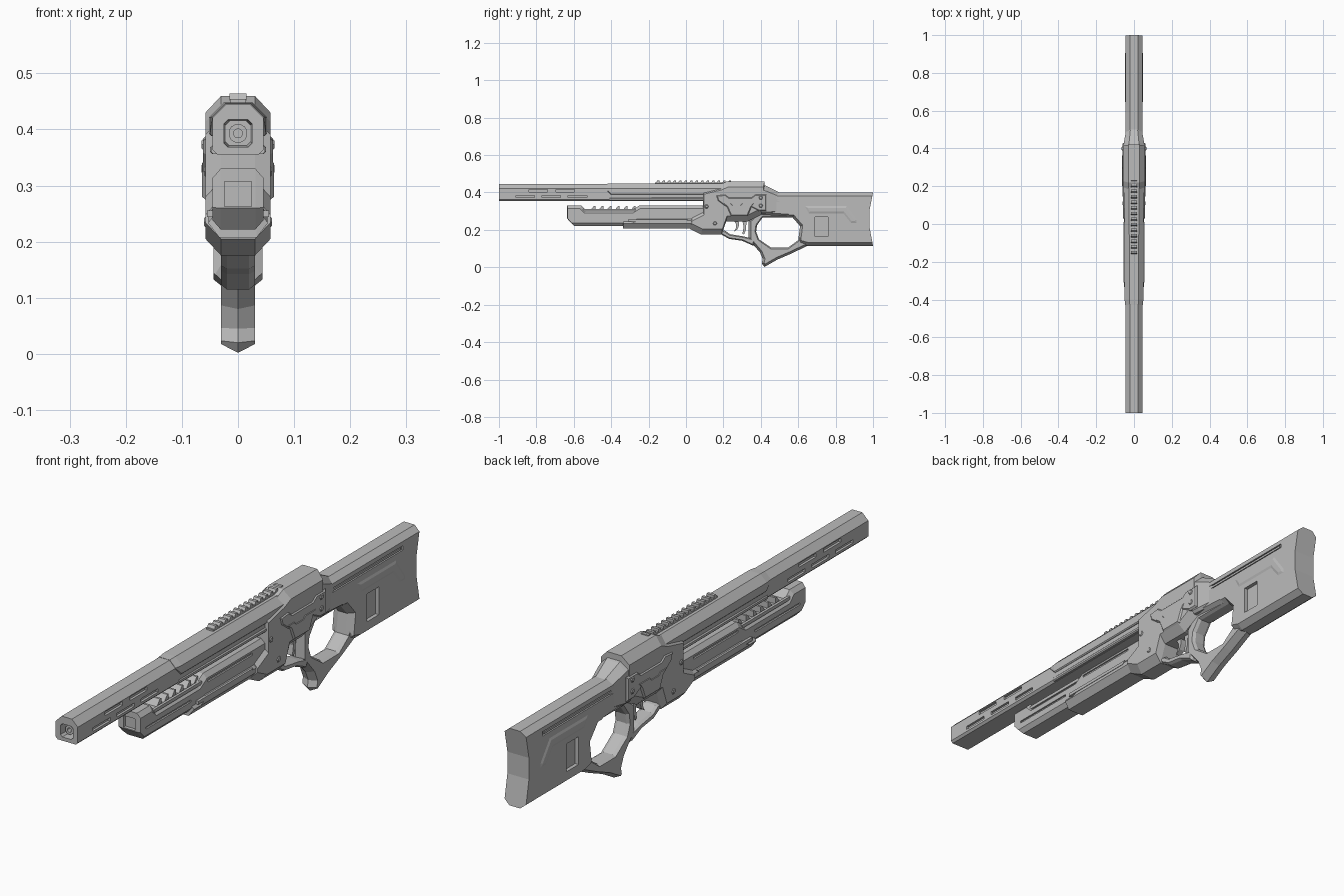
import bpy, bmesh, math

if "Cube" in bpy.data.objects:
    bpy.data.objects.remove(bpy.data.objects["Cube"])

GREY = bpy.data.materials.new("plain grey")
GREY.diffuse_color = (0.5, 0.5, 0.5, 1)
GREY.use_nodes = True
GREY.node_tree.nodes["Principled BSDF"].inputs["Base Color"].default_value = GREY.diffuse_color


def finish(name, bm):
    bmesh.ops.recalc_face_normals(bm, faces=bm.faces)
    me = bpy.data.meshes.new(name)
    bm.to_mesh(me)
    bm.free()
    me.materials.append(GREY)
    ob = bpy.data.objects.new(name, me)
    bpy.context.collection.objects.link(ob)
    return ob


def skin(bm, rings):
    """Join rings of points into a closed tube with capped ends."""
    rows = [[bm.verts.new(p) for p in r] for r in rings]
    n = len(rows[0])
    for a, b in zip(rows, rows[1:]):
        for i in range(n):
            bm.faces.new((a[i], a[(i + 1) % n], b[(i + 1) % n], b[i]))
    bm.faces.new(rows[0])
    bm.faces.new(rows[-1])


def offset(pts, flat, steep):
    """Inset a counter-clockwise polygon; shallow and steep edges may differ."""
    n, lines, out = len(pts), [], []
    for i in range(n):
        (y0, z0), (y1, z1) = pts[i], pts[(i + 1) % n]
        dy, dz = y1 - y0, z1 - z0
        ln = math.hypot(dy, dz)
        d = steep if abs(dz) > abs(dy) else flat
        ny, nz = -dz / ln, dy / ln
        lines.append((ny, nz, ny * y0 + nz * z0 + d, d))
    for i in range(n):
        a, b, c, d = lines[i - 1]
        e, f, g, _ = lines[i]
        det = a * f - b * e
        if abs(det) < 0.02:
            out.append((pts[i][0] + a * d, pts[i][1] + b * d))
        else:
            out.append(((c * f - b * g) / det, (a * g - c * e) / det))
    return out


def plate(name, pts, w, e=0.0, flat=0.0, steep=None):
    """Side profile (y, z) extruded to x = +-w with edges chamfered by depth e."""
    steep = flat if steep is None else steep
    area = sum(p[0] * q[1] - q[0] * p[1] for p, q in zip(pts, pts[1:] + pts[:1]))
    if area < 0:
        pts = pts[::-1]
    inner = offset(pts, flat, steep)
    layers = [(-w, inner), (w, inner)]
    if e >= w:
        layers = [(-w, inner), (0, pts), (w, inner)]
    elif e > 0:
        layers = [(-w, inner), (e - w, pts), (w - e, pts), (w, inner)]
    bm = bmesh.new()
    skin(bm, [[(x, y, z) for y, z in poly] for x, poly in layers])
    return finish(name, bm)


def loft(name, sections):
    """Octagonal sections along y: (y, half width, z0, z1, top cut, bottom cut)."""
    rings = []
    for y, w, z0, z1, t, b in sections:
        half = [(w - b, z0), (w, z0 + b), (w, z1 - t), (w - t, z1)]
        rings.append([(x, y, z) for x, z in half] + [(-x, y, z) for x, z in half[::-1]])
    bm = bmesh.new()
    skin(bm, rings)
    return finish(name, bm)


def boxes(name, items):
    """Boxes given as (x0, x1, y0, y1, z0, z1)."""
    bm = bmesh.new()
    for x0, x1, y0, y1, z0, z1 in items:
        skin(bm, [[(x, y0, z0), (x, y1, z0), (x, y1, z1), (x, y0, z1)] for x in (x0, x1)])
    return finish(name, bm)


def both_sides(x0, rects):
    out = []
    for r in rects:
        out += [(x0, 0.1, *r), (-0.1, -x0, *r)]
    return out


def rod(name, r, y0, y1, z, n=12):
    bm = bmesh.new()
    angs = [2 * math.pi * (i + 0.5) / n for i in range(n)]
    skin(bm, [[(r * math.cos(a), y, z + r * math.sin(a)) for a in angs] for y in (y0, y1)])
    return finish(name, bm)


def cut(target, cutter):
    m = target.modifiers.new("cut", 'BOOLEAN')
    m.operation, m.solver, m.object = 'DIFFERENCE', 'EXACT', cutter
    cutter.hide_render = True
    cutter.hide_set(True)


# Barrel housing with side slots and a muzzle recess
barrel = loft("barrel_housing", [(-1, .045, .355, .445, .024, .008), (.15, .045, .355, .445, .024, .008)])
slots = [(y, y + .1, .403, .417) for y in (-.84, -.695)]
slots += [(y, y + .1, .372, .385) for y in (-.91, -.77, -.63)]
cut(barrel, boxes("slot_cutter", both_sides(.036, slots)))
cut(barrel, loft("muzzle_cutter", [(-1.02, .026, .368, .418, .007, .007), (-.93, .022, .371, .415, .007, .007)]))
inner = rod("inner_barrel", .017, -.985, -.92, .393)
cut(inner, rod("bore_cutter", .008, -1, -.94, .393))

# Wider shroud over the rear half of the barrel, and its lower rib
loft("upper_shroud", [(-.43, .046, .418, .446, .024, .002), (-.40, .05, .388, .448, .026, .004),
                      (.20, .052, .388, .448, .026, .004)])
loft("lower_rib", [(-.41, .048, .356, .372, .004, .004), (.12, .05, .356, .372, .004, .004)])

# Top rail with slanted teeth
boxes("rail_base", [(-.014, .014, -.165, .25, .44, .454)])
for i in range(14):
    y = -.16 + i * .0295
    plate("rail_tooth", [(y, .452), (y + .018, .452), (y + .018, .464), (y + .007, .464)], .015)

# Receiver, rear taper and side plates
plate("receiver", [(.09, .42), (.09, .31), (.03, .28), (.02, .205), (.08, .175), (.19, .175),
                   (.215, .245), (.33, .245), (.42, .29), (.42, .46), (.22, .46), (.18, .442)],
      .058, .028, .03, .006)
loft("receiver_tail", [(.40, .056, .285, .445, .028, .01), (.43, .054, .285, .435, .028, .01),
                       (.50, .041, .29, .40, .022, .01)])
plate("side_plate", [(.16, .385), (.17, .355), (.21, .325), (.34, .325), (.39, .30), (.43, .30),
                     (.43, .39), (.37, .39), (.35, .375), (.23, .375), (.21, .39)], .062, .006, .006)
plate("side_step", [(.19, .345), (.22, .322), (.24, .275), (.33, .275), (.35, .322), (.37, .345),
                    (.30, .345), (.29, .335), (.25, .335), (.24, .345)], .064, .006, .005)
for y, z in ((.40, .373), (.40, .33), (.11, .325), (.155, .235)):
    plate("bolt", [(y + .011 * math.cos(a * math.pi / 3), z + .011 * math.sin(a * math.pi / 3))
                   for a in range(6)], .065 if y > .2 else .061, .003, .003)

# Fore-end with upper rack of teeth and a wider lower cover
fore = plate("fore_end", [(-.635, .33), (-.635, .26), (-.60, .222), (.06, .222), (.12, .33),
                          (-.25, .33), (-.29, .305), (-.535, .305), (-.56, .33)],
             .045, .014, .016, .002)
cut(fore, boxes("fore_cutter", [(-.024, .024, -.7, -.622, .263, .307)]
                + both_sides(.039, [(-.60, -.34, .262, .27), (-.24, .02, .298, .307)])))
plate("fore_cover", [(-.337, .207), (.025, .207), (.07, .275), (-.26, .275), (-.30, .26), (-.337, .26)],
      .053, .02, .026, .004)
plate("fore_strip", [(-.31, .244), (.0, .244), (.01, .256), (-.31, .256)], .055)
for s in (-1, 1):
    boxes("rack_frame", [(s * .036 - .005, s * .036 + .005, -.55, -.27, .30, .312)])
for i in range(6):
    y = -.515 + i * .043
    plate("rack_tooth", [(y, .30), (y + .03, .30), (y + .03, .327), (y + .022, .327)], .026)

# Stock and grip share one flared thumb hole
stock = plate("stock", [(.40, .40), (.40, .275), (.56, .265), (.60, .20), (.615, .125), (.65, .115),
                        (1, .115), (.98, .22), (.98, .30), (1, .40)], .044, .022, .018, 0)
grip = plate("grip", [(.335, .15), (.365, .115), (.395, .08), (.41, .045), (.405, .02), (.42, .002),
                      (.49, .042), (.56, .072), (.65, .115), (.68, .21), (.58, .31), (.40, .31),
                      (.335, .25)], .03, .03, .012)
hole = plate("thumb_hole_cutter", [(.375, .19), (.38, .225), (.41, .266), (.57, .266), (.61, .22),
                                   (.60, .145), (.545, .105), (.455, .105), (.39, .15)],
             .06, .042, -.022)
cut(stock, hole)
cut(grip, hole)
cut(stock, boxes("stock_cutter", both_sides(.03, [(.69, .76, .165, .268)])
                 + both_sides(.038, [(.44, .90, .35, .366)])))
plate("stock_strip", [(.43, .354), (.89, .354), (.89, .362), (.43, .362)], .043)
plate("stock_panel", [(.63, .33), (.655, .285), (.84, .285), (.88, .235), (.915, .235), (.915, .255),
                      (.86, .33)], .047, .004, .012)

# Trigger guard and triggers
plate("trigger_guard", [(.18, .20), (.19, .175), (.23, .152), (.30, .142), (.36, .115), (.37, .15),
                        (.31, .165), (.235, .177), (.21, .195)], .03, .01, .006)
plate("trigger", [(.25, .26), (.28, .26), (.284, .225), (.275, .203), (.255, .19), (.268, .212),
                  (.268, .23)], .011)
plate("rear_catch", [(.30, .26), (.325, .26), (.32, .20), (.31, .175), (.302, .18), (.308, .215)], .011)
